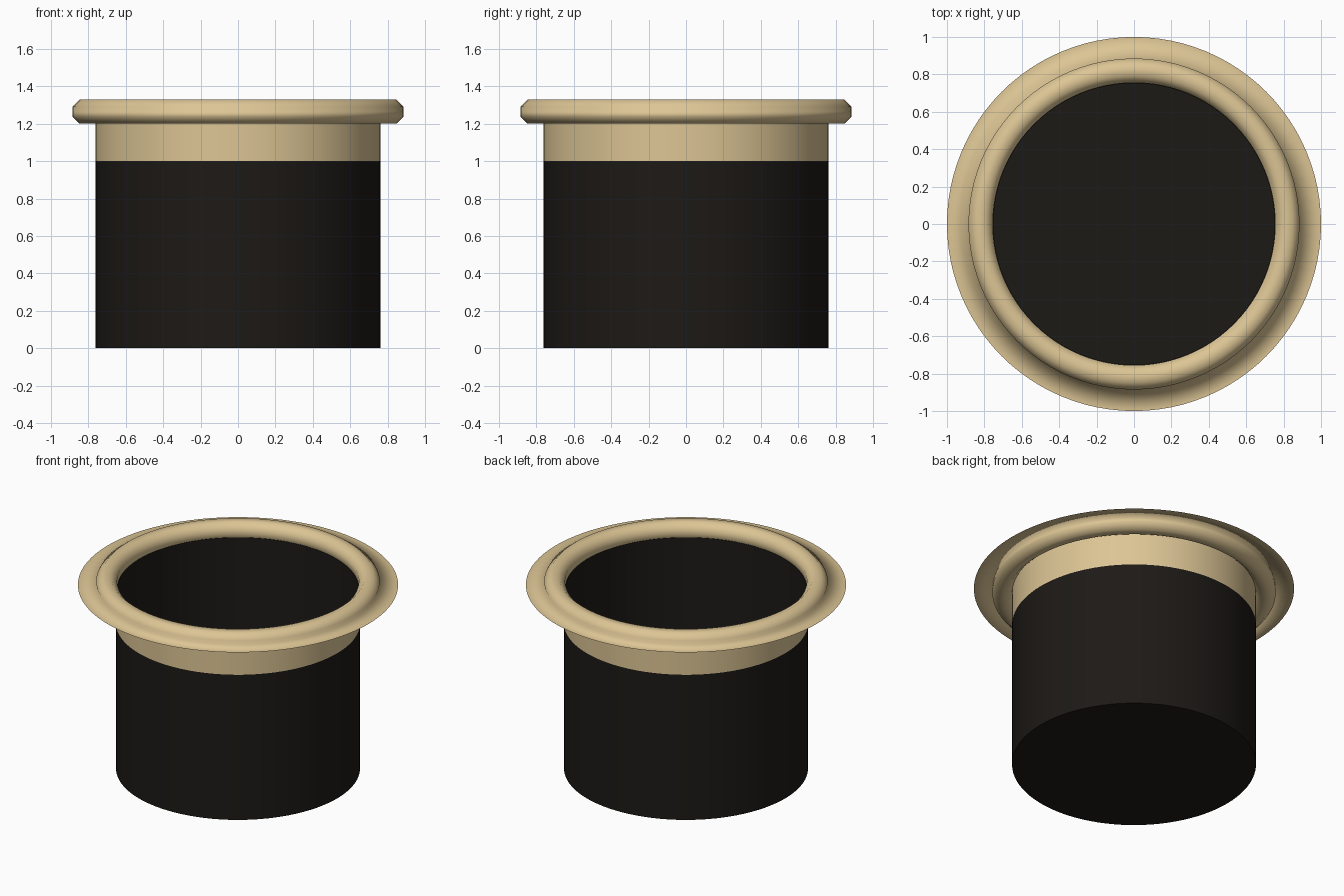
import bpy, bmesh, math

if "Cube" in bpy.data.objects:
    bpy.data.objects.remove(bpy.data.objects["Cube"])

SEG = 96

def material(name, color):
    m = bpy.data.materials.new(name)
    m.diffuse_color = color
    m.use_nodes = True
    m.node_tree.nodes["Principled BSDF"].inputs["Base Color"].default_value = m.diffuse_color
    return m

def lathe(name, profile, edges, mat, sharp_angle=None):
    """Revolve (radius, z) points about z; edges are index pairs, radius 0 is a pole."""
    bm = bmesh.new()
    rings = []
    for r, z in profile:
        n = SEG if r > 0 else 1
        rings.append([bm.verts.new((r * math.cos(2 * math.pi * i / SEG),
                                    r * math.sin(2 * math.pi * i / SEG), z)) for i in range(n)])
    for a, b in edges:
        A, B = rings[a], rings[b]
        for i in range(SEG):
            j = (i + 1) % SEG
            loop = [A[i % len(A)], A[j % len(A)], B[j % len(B)], B[i % len(B)]]
            f = bm.faces.new(list(dict.fromkeys(loop)))
            f.smooth = True
    me = bpy.data.meshes.new(name)
    bm.to_mesh(me)
    bm.free()
    ob = bpy.data.objects.new(name, me)
    bpy.context.collection.objects.link(ob)
    me.materials.append(mat)
    if sharp_angle:
        me.set_sharp_from_angle(angle=math.radians(sharp_angle))
    return ob

def chain(n):
    return [(i, i + 1) for i in range(n - 1)]

black = material("black", (0.012, 0.010, 0.008, 1))
tan = material("tan", (0.72, 0.56, 0.30, 1))

# Cup body: base, outer wall, hidden step under the collar, inner wall, floor
body = [(0, 0), (0.762, 0), (0.762, 1.0), (0.757, 1.0), (0.757, 1.24),
        (0.752, 1.24), (0.752, 0.02), (0, 0.02)]
lathe("cup_body", body, chain(len(body)), black, 30)

# Collar band beneath the rim
lathe("collar", [(0.762, 1.0), (0.762, 1.23)], [(0, 1)], tan)

# Rolled rim with octagonal section, sharing its outer loop with a flat flange
R, Z, A = 0.82, 1.265, 0.065
rim = [(R + A, Z)]
for k in range(8):
    t = math.radians(22.5 + 45 * k)
    rad = A / math.cos(math.radians(22.5))
    rim.append((R + rad * math.cos(t), Z + rad * math.sin(t)))
rim.append((1.0, Z))
lathe("rolled_rim_and_flange", rim, chain(9) + [(8, 0), (9, 0)], tan)
